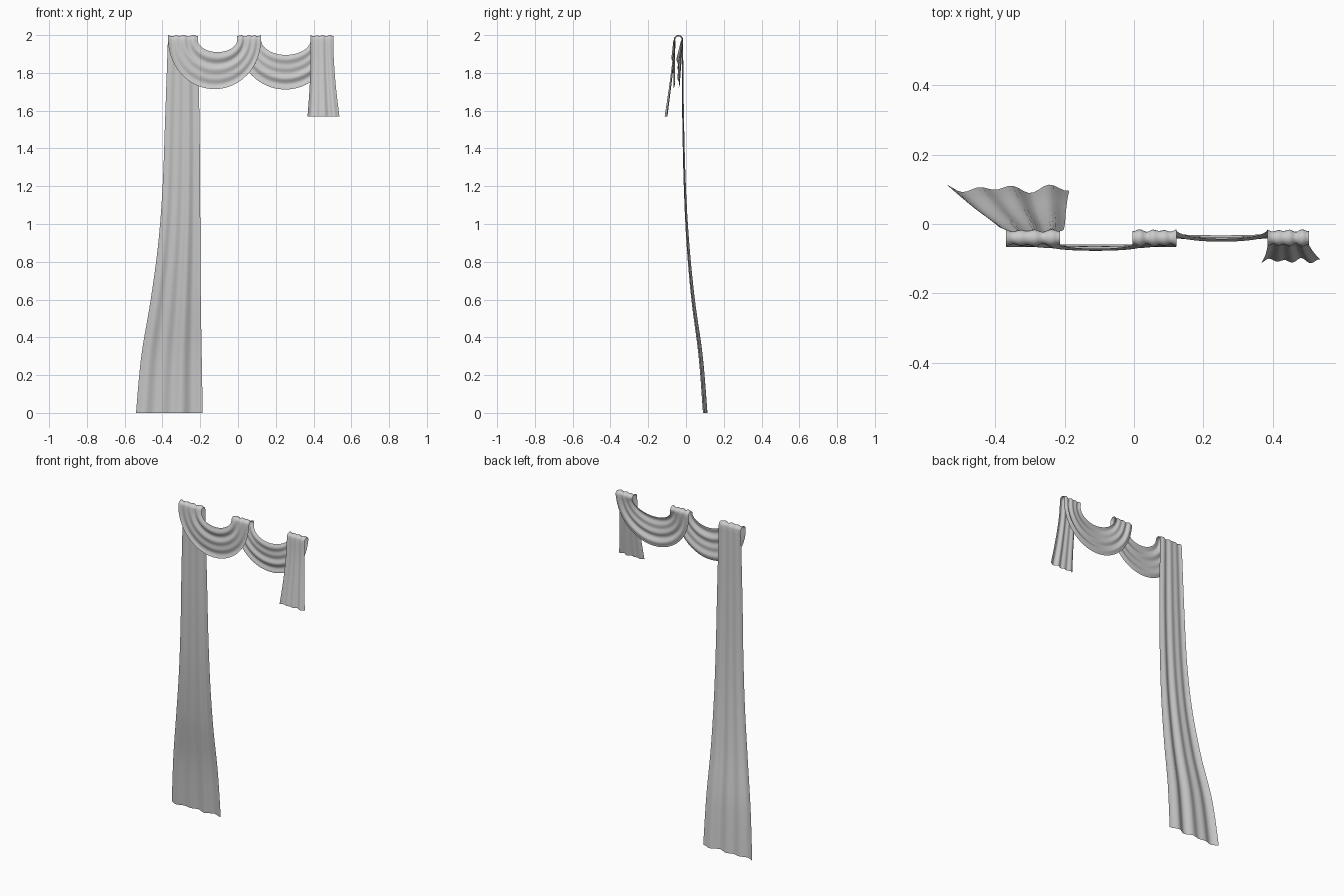
import bpy, bmesh
from math import sin, cos, pi

if "Cube" in bpy.data.objects:
    bpy.data.objects.remove(bpy.data.objects["Cube"])

N = 24                      # divisions across the cloth
ROD_Y, ROD_Z, ROD_R = -0.040, 1.976, 0.021
rows = []


def wrinkle(u):
    return 0.6 * cos(2 * pi * (3.5 * u + 0.1)) + 0.4 * sin(2 * pi * (2.2 * u + 0.3))


def add_row(a, b, normal, amp):
    """One line across the cloth from edge a to edge b, rippled along normal."""
    row = []
    for i in range(N + 1):
        u = i / N
        w = amp * wrinkle(u)
        row.append([a[k] + (b[k] - a[k]) * u + normal[k] * w for k in range(3)])
    rows.append(row)


def spline(keys, t):
    """Catmull-Rom through a list of tuples, t from 0 to 1."""
    s = min(t * (len(keys) - 1), len(keys) - 1.0001)
    i, f = int(s), s - int(s)
    p = [keys[max(0, min(len(keys) - 1, i + d))] for d in (-1, 0, 1, 2)]
    return [0.5 * (2 * q1 + (q2 - q0) * f + (2 * q0 - 5 * q1 + 4 * q2 - q3) * f * f
                   + (3 * q1 - q0 - 3 * q2 + q3) * f ** 3) for q0, q1, q2, q3 in zip(*p)]


def hanging(keys, steps):
    """Keys: left x, right x, y, z, ripple size, ripple direction."""
    for j in range(steps):
        a, b, y, z, amp, d = spline(keys, j / (steps - 1))
        add_row((a, y, z), (b, y, z), (0, d, 0), amp)


def saddle(xa, xb, to_front):
    """Cloth rolled over the rod."""
    for j in range(9):
        t = pi * j / 8
        c, s = cos(t) * (1 if to_front else -1), sin(t)
        y, z = ROD_Y + ROD_R * c, ROD_Z + ROD_R * s
        add_row((xa, y, z), (xb, y, z), (0, c, s), 0.004)


def swag(a0, a1, depth_a, b0, b1, depth_b, y0, bulge, d):
    """Cloth hung in a U between two elliptical edges."""
    for j in range(1, 28):
        t = pi * j / 28
        y = y0 - bulge * sin(t)
        tilt = 0.006 * sin(t)

        def edge(x0, x1, depth, dy):
            return ((x0 + x1) / 2 - (x1 - x0) / 2 * cos(t), y + dy, ROD_Z - depth * sin(t))
        low = 1 if depth_a > depth_b else -1
        add_row(edge(a0, a1, depth_a, tilt * low), edge(b0, b1, depth_b, -tilt * low),
                (0, d, 0), 0.006)


# long tail behind the rod, from the floor up
hanging([(-0.54, -0.187, 0.102, 0.0, 0.013, 1), (-0.512, -0.192, 0.078, 0.3, 0.012, 1),
         (-0.462, -0.197, 0.038, 0.6, 0.010, 1), (-0.422, -0.199, 0.010, 0.9, 0.008, 1),
         (-0.399, -0.201, -0.006, 1.2, 0.006, 1), (-0.386, -0.204, -0.015, 1.55, 0.005, 1),
         (-0.372, -0.213, -0.019, 1.95, 0.004, 1)], 40)
# first roll, front swag, middle roll, rear swag, last roll
saddle(-0.370, -0.213, True)
swag(-0.370, 0.122, 0.262, -0.213, -0.004, 0.066, -0.061, 0.007, -1)
saddle(0.122, -0.004, False)
swag(0.122, 0.385, 0.081, -0.004, 0.505, 0.264, -0.021, 0.021, 1)
saddle(0.385, 0.505, True)
# short tail in front
hanging([(0.385, 0.505, -0.062, 1.95, 0.004, -1), (0.384, 0.508, -0.068, 1.86, 0.005, -1),
         (0.379, 0.519, -0.085, 1.72, 0.006, -1), (0.368, 0.537, -0.106, 1.568, 0.008, -1)], 14)

# stitch the rows into one sheet
bm = bmesh.new()
grid = [[bm.verts.new(p) for p in r] for r in rows]
for r0, r1 in zip(grid, grid[1:]):
    for i in range(N):
        bm.faces.new((r0[i], r1[i], r1[i + 1], r0[i + 1]))
mesh = bpy.data.meshes.new("draped_scarf")
bm.to_mesh(mesh)
bm.free()
scarf = bpy.data.objects.new("draped_scarf", mesh)
bpy.context.collection.objects.link(scarf)
for p in mesh.polygons:
    p.use_smooth = True
